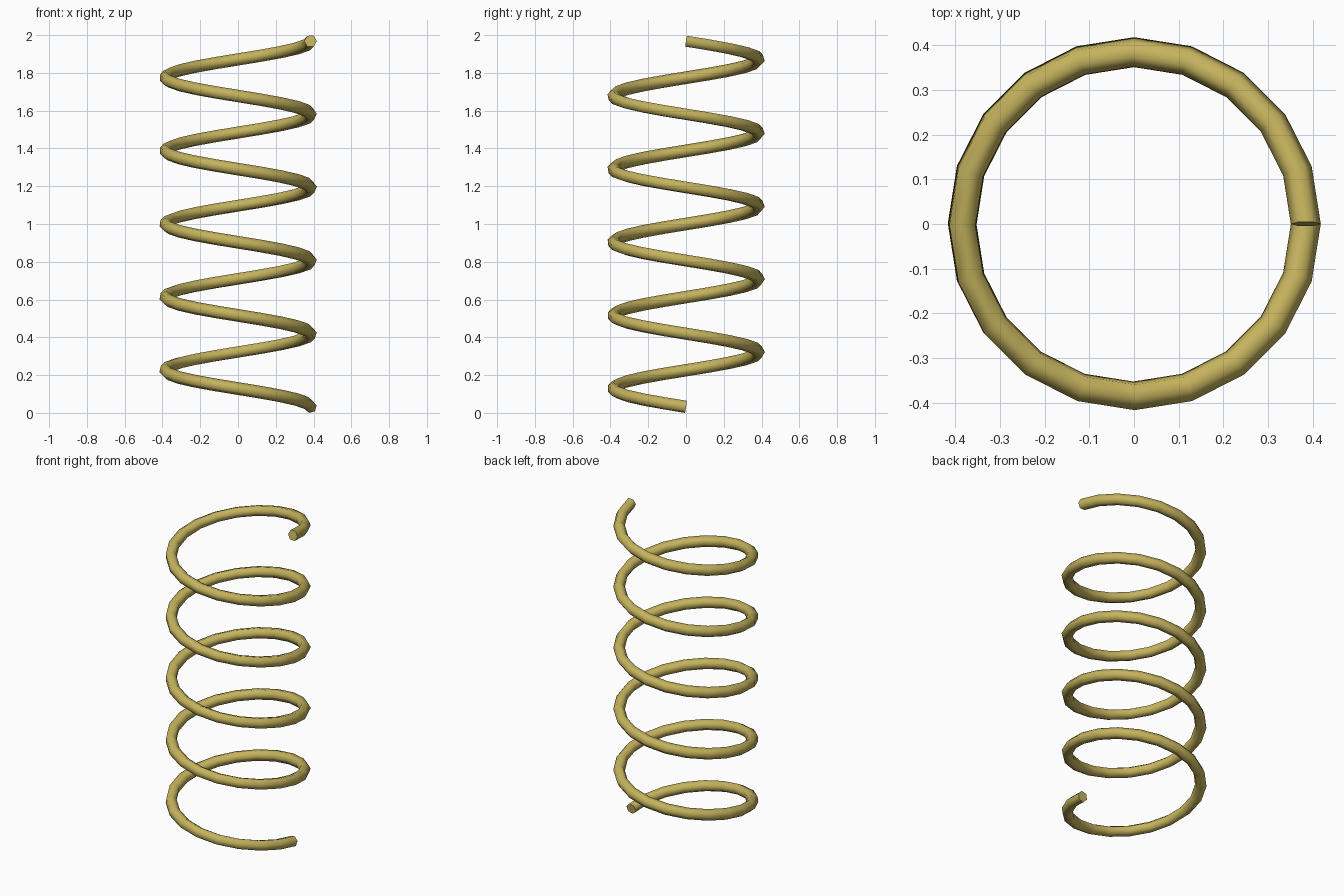
import bpy, bmesh, math
from mathutils import Vector

if "Cube" in bpy.data.objects:
    bpy.data.objects.remove(bpy.data.objects["Cube"])

TURNS, STEPS, SIDES = 5, 20, 6
COIL_R, WIRE_R = 0.384, 0.0335
Z0, Z1 = 0.032, 1.968
PITCH = (Z1 - Z0) / TURNS

mat = bpy.data.materials.new("brass yellow")
mat.diffuse_color = (0.56, 0.45, 0.11, 1)
mat.use_nodes = True
mat.node_tree.nodes["Principled BSDF"].inputs["Base Color"].default_value = mat.diffuse_color

# Coiled wire: hexagonal section swept clockwise upwards with a natural slow twist
slope = math.atan2(PITCH, 2 * math.pi * COIL_R)
bm = bmesh.new()
rings = []
for i in range(TURNS * STEPS + 1):
    t = 2 * math.pi * i / STEPS
    out = Vector((math.cos(t), -math.sin(t), 0))
    along = Vector((-math.sin(t), -math.cos(t), 0)) * math.cos(slope)
    along.z = math.sin(slope)
    up = along.cross(out)
    if up.z < 0:
        up = -up
    centre = out * COIL_R + Vector((0, 0, Z0 + PITCH * i / STEPS))
    twist = math.radians(15) + t * math.sin(slope)
    ring = []
    for k in range(SIDES):
        a = twist + 2 * math.pi * k / SIDES
        ring.append(bm.verts.new(centre + WIRE_R * (out * math.cos(a) + up * math.sin(a))))
    rings.append(ring)

for lo, hi in zip(rings, rings[1:]):
    for k in range(SIDES):
        n = (k + 1) % SIDES
        bm.faces.new((lo[k], lo[n], hi[n], hi[k])).smooth = True

# Flat cut ends
for ring in (rings[0], rings[-1]):
    cap = bm.faces.new(ring)
    for e in cap.edges:
        e.smooth = False
bmesh.ops.recalc_face_normals(bm, faces=bm.faces)

mesh = bpy.data.meshes.new("coil_spring")
bm.to_mesh(mesh)
bm.free()
mesh.materials.append(mat)
spring = bpy.data.objects.new("coil_spring", mesh)
bpy.context.collection.objects.link(spring)
